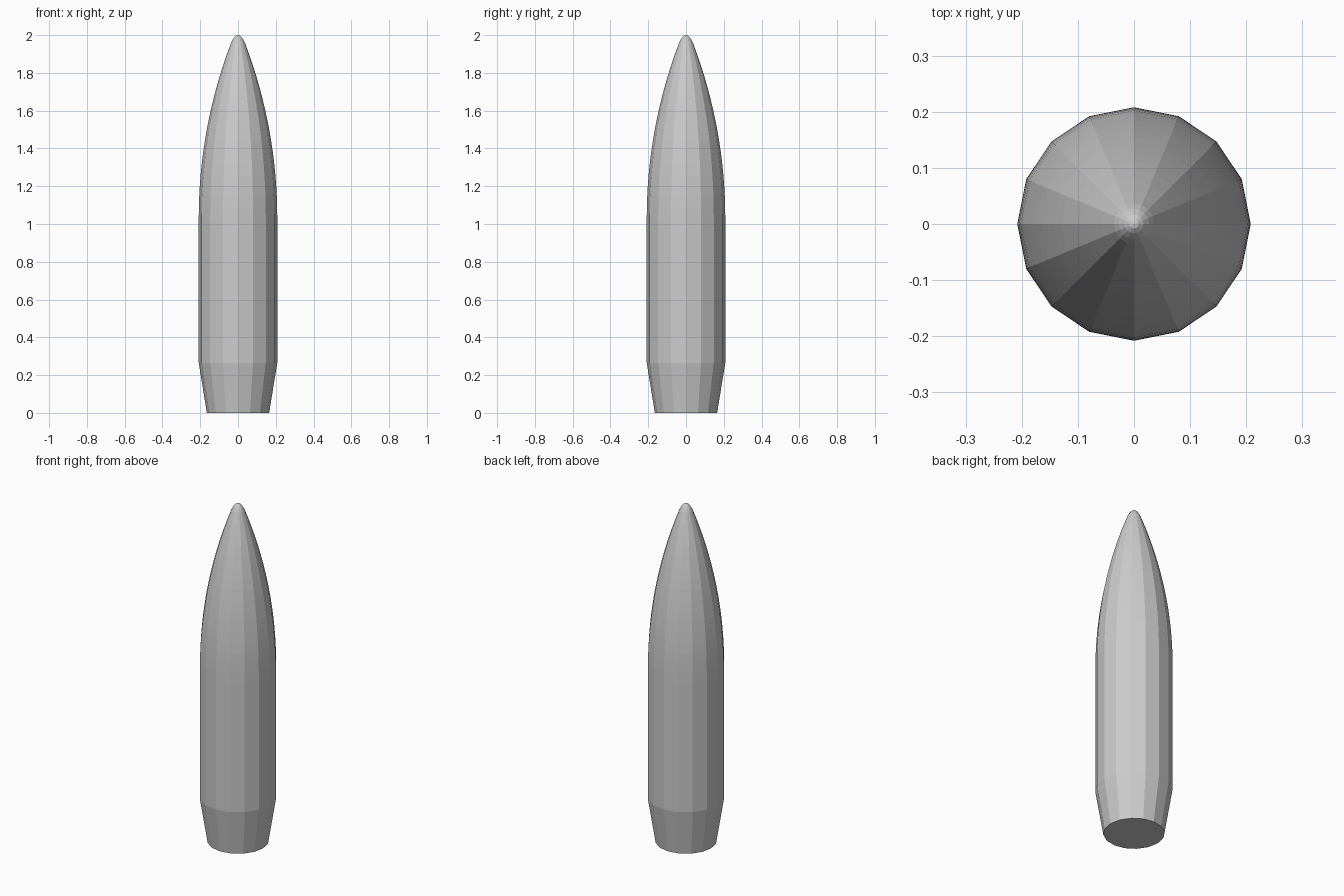
import bpy, bmesh, math

if "Cube" in bpy.data.objects:
    bpy.data.objects.remove(bpy.data.objects["Cube"])

SIDES = 16
R = 0.208            # body radius
SHOULDER = 1.03      # height where the nose curve starts
NOSE_LEN = 1.02      # length of the nose arc if it ran to a sharp point
arc = (NOSE_LEN ** 2 + R ** 2) / (2 * R)

# Profile: tapered tail, straight body, curved nose, blunt tip
profile = [(0.165, 0), (R, 0.265)]
STEPS = 16
for i in range(STEPS + 1):
    dz = 0.93 * i / STEPS
    profile.append((math.sqrt(arc ** 2 - dz ** 2) - arc + R, SHOULDER + dz))
profile += [(0.027, 1.978), (0.017, 1.991), (0.008, 1.998)]

# Revolve the profile into rings
bm = bmesh.new()
rings = []
for r, z in profile:
    rings.append([bm.verts.new((r * math.cos(2 * math.pi * k / SIDES),
                                r * math.sin(2 * math.pi * k / SIDES), z))
                  for k in range(SIDES)])
for a, b in zip(rings, rings[1:]):
    for k in range(SIDES):
        n = (k + 1) % SIDES
        bm.faces.new((a[k], a[n], b[n], b[k]))

# Flat base and tip
bm.faces.new(rings[0][::-1])
tip = bm.verts.new((0, 0, 2))
for k in range(SIDES):
    bm.faces.new((rings[-1][k], rings[-1][(k + 1) % SIDES], tip))

mesh = bpy.data.meshes.new("bullet")
bm.to_mesh(mesh)
bm.free()
bpy.context.collection.objects.link(bpy.data.objects.new("bullet", mesh))
